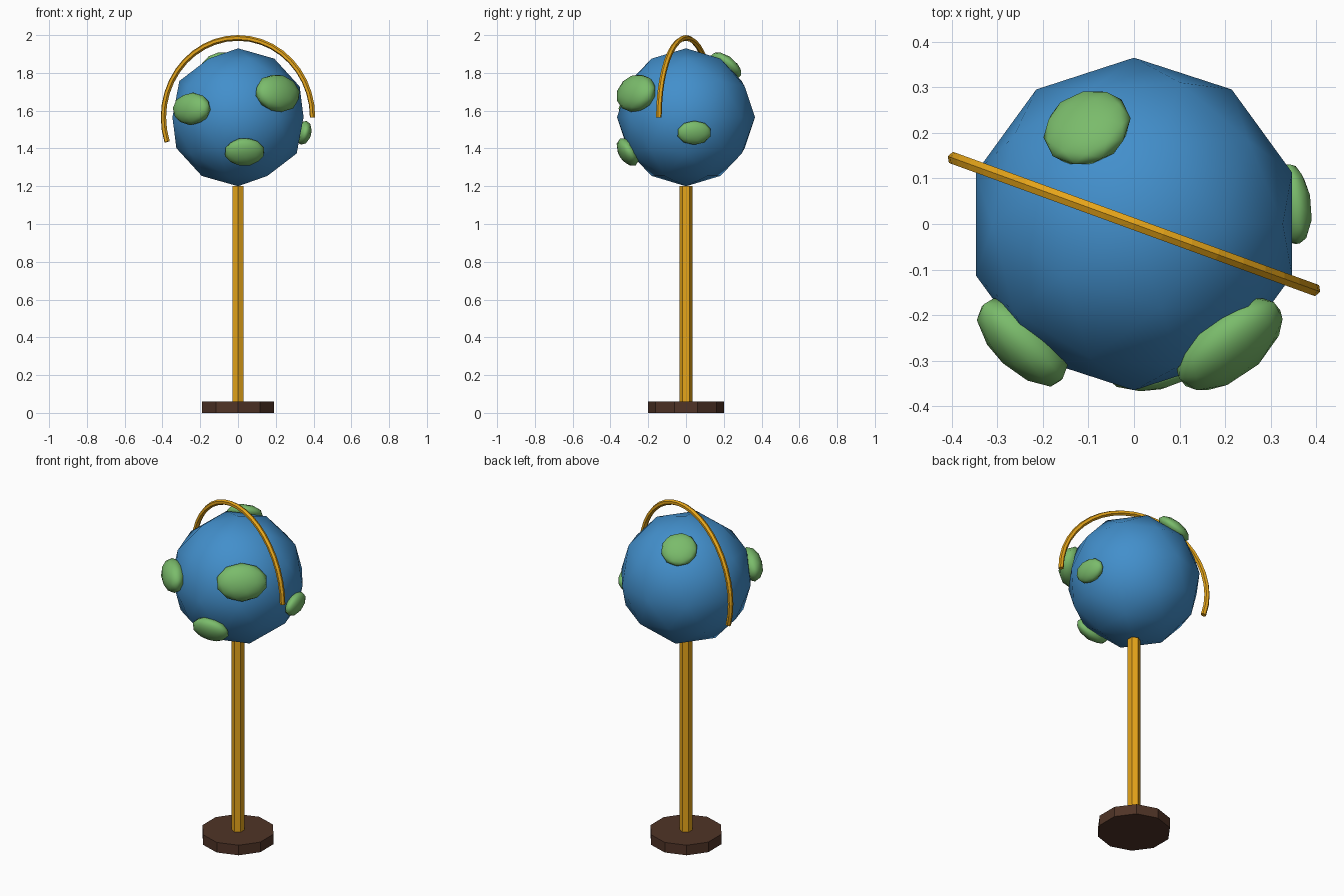
import bpy, bmesh
from math import sin, cos, pi, radians
from mathutils import Vector

if "Cube" in bpy.data.objects:
    bpy.data.objects.remove(bpy.data.objects["Cube"])

CENTRE = Vector((0, 0, 1.565))
R = 0.365


def material(name, rgb):
    m = bpy.data.materials.new(name)
    m.diffuse_color = (*rgb, 1)
    m.use_nodes = True
    m.node_tree.nodes["Principled BSDF"].inputs["Base Color"].default_value = m.diffuse_color
    return m


blue = material("ocean_blue", (0.055, 0.275, 0.60))
green = material("land_green", (0.195, 0.50, 0.147))
gold = material("gold", (0.79, 0.376, 0.01))
brown = material("dark_wood", (0.08, 0.034, 0.02))


def finish(name, mat, smooth=False):
    ob = bpy.context.object
    ob.name = name
    ob.data.materials.append(mat)
    if smooth:
        bpy.ops.object.shade_smooth()
    return ob


def cylinder(name, sides, r, z0, z1, mat):
    bpy.ops.mesh.primitive_cylinder_add(vertices=sides, radius=r, depth=z1 - z0,
                                        location=(0, 0, (z0 + z1) / 2))
    return finish(name, mat)


# Stand
cylinder("base", 10, 0.20, 0, 0.06, brown)
cylinder("post", 6, 0.035, 0.04, 1.20, gold)

# Globe
bpy.ops.mesh.primitive_ico_sphere_add(subdivisions=2, radius=R, location=CENTRE)
finish("globe", blue, True)

# Land masses: flattened blobs facing outwards (direction, half width/height/thickness)
lands = [
    ("land_front_right", (0.215, -0.27, 0.13), (0.14, 0.105, 0.07)),
    ("land_front_left", (-0.25, -0.265, 0.045), (0.125, 0.087, 0.063)),
    ("land_front_low", (0.035, -0.31, -0.185), (0.108, 0.082, 0.05)),
    ("land_right", (0.36, 0.045, -0.085), (0.092, 0.065, 0.04)),
    ("land_back_top", (-0.10, 0.205, 0.265), (0.10, 0.098, 0.045)),
]
for name, d, size in lands:
    d = Vector(d).normalized()
    bpy.ops.mesh.primitive_ico_sphere_add(subdivisions=2, radius=1,
                                          location=CENTRE + d * (R - 0.005))
    ob = finish(name, green, True)
    ob.rotation_euler = d.to_track_quat('Z', 'Y').to_euler()
    ob.scale = size

# Meridian arc: six-sided tube swept through 198 degrees
SEG, SIDES, MAJOR, MINOR = 22, 6, 0.42, 0.015
bm = bmesh.new()
rings = []
for i in range(SEG + 1):
    a = radians(198) * i / SEG
    ring = []
    for j in range(SIDES):
        b = 2 * pi * j / SIDES
        r = MAJOR + MINOR * cos(b)
        ring.append(bm.verts.new((r * cos(a), MINOR * sin(b), r * sin(a))))
    rings.append(ring)
for p, q in zip(rings, rings[1:]):
    for j in range(SIDES):
        k = (j + 1) % SIDES
        bm.faces.new((p[j], p[k], q[k], q[j]))
bm.faces.new(rings[0])
bm.faces.new(rings[-1])
bmesh.ops.recalc_face_normals(bm, faces=bm.faces)
mesh = bpy.data.meshes.new("meridian_arc")
bm.to_mesh(mesh)
bm.free()
arc = bpy.data.objects.new("meridian_arc", mesh)
bpy.context.collection.objects.link(arc)
mesh.materials.append(gold)
arc.location = CENTRE
arc.rotation_euler = (0, 0, radians(-20))
